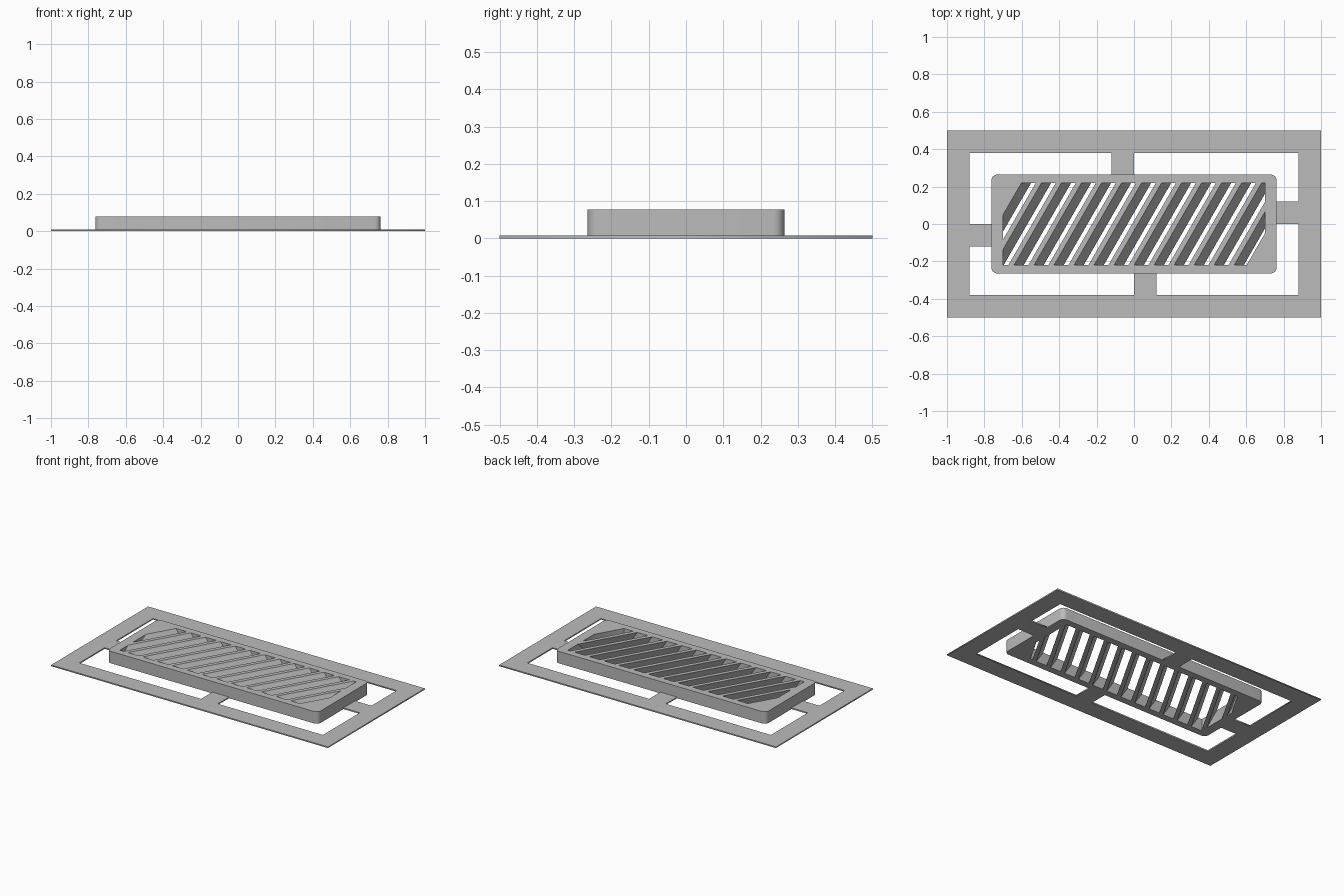
import bpy, bmesh, math
from mathutils import Vector

cube = bpy.data.objects.get("Cube")
if cube:
    bpy.data.objects.remove(cube, do_unlink=True)

PLATE, HEIGHT = 0.008, 0.078
HALF_X, HALF_Y = 0.70, 0.22          # grille opening
SLOPE = math.radians(60)             # direction of the slats in plan

grey = bpy.data.materials.new("plain_grey")
grey.use_nodes = True
grey.diffuse_color = (0.5, 0.5, 0.5, 1)
grey.node_tree.nodes["Principled BSDF"].inputs["Base Color"].default_value = (0.5, 0.5, 0.5, 1)


def add(name, data):
    ob = bpy.data.objects.new(name, data)
    bpy.context.collection.objects.link(ob)
    data.materials.append(grey)
    return ob


def rect(hx, hy):
    return [(-hx, -hy), (hx, -hy), (hx, hy), (-hx, hy)]


def rounded_rect(hx, hy, r, steps=6):
    pts = []
    for i, (sx, sy) in enumerate([(1, 1), (-1, 1), (-1, -1), (1, -1)]):
        for s in range(steps + 1):
            a = (i + s / steps) * math.pi / 2
            pts.append((sx * (hx - r) + r * math.cos(a), sy * (hy - r) + r * math.sin(a)))
    return pts


def extrude_outlines(name, outlines, height):
    """Extrude nested closed outlines into a solid standing on z = 0."""
    cu = bpy.data.curves.new(name, 'CURVE')
    cu.dimensions, cu.fill_mode, cu.extrude = '2D', 'BOTH', height / 2
    for pts in outlines:
        sp = cu.splines.new('POLY')
        sp.points.add(len(pts) - 1)
        for p, (x, y) in zip(sp.points, pts):
            p.co = (x, y, 0, 1)
        sp.use_cyclic_u = True
    ob = add(name, cu)
    ob.location.z = height / 2
    bpy.ops.object.select_all(action='DESELECT')
    ob.select_set(True)
    bpy.context.view_layer.objects.active = ob
    bpy.ops.object.convert(target='MESH')
    return bpy.context.view_layer.objects.active


# Flat outer frame
extrude_outlines("outer_frame", [rect(1, 0.5), rect(0.88, 0.38)], PLATE)

# Four bridges between frame and grille, arranged as a pinwheel
for name, x0, x1, y0, y1 in [("back_bridge", -0.12, 0, 0.26, 0.38),
                             ("front_bridge", 0, 0.12, -0.38, -0.26),
                             ("left_bridge", 0.755, 0.88, 0, 0.12),
                             ("right_bridge", -0.88, -0.755, -0.12, 0)]:
    extrude_outlines(name, [[(x0, y0), (x1, y0), (x1, y1), (x0, y1)]], PLATE)

# Raised body with an opening whose two opposite corners follow the slats
cut_y = 0.05
cut_x = HALF_X - (HALF_Y - cut_y) / math.tan(SLOPE)
half = [(-HALF_X, cut_y), (-HALF_X, -HALF_Y), (cut_x, -HALF_Y)]
opening = half + [(-x, -y) for x, y in half]
extrude_outlines("raised_body", [rounded_rect(0.762, 0.264, 0.03), opening], HEIGHT)
bpy.ops.object.shade_smooth_by_angle(angle=math.radians(30))

# Tilted slats, clipped to the opening
COUNT, PITCH, TOP, LEAN = 14, 0.107, 0.030, 0.052
start = -HALF_X - cut_y / math.tan(SLOPE)
reach = 0.4
bm = bmesh.new()
for k in range(COUNT):
    x = start + k * PITCH
    section = [(x - TOP, HEIGHT), (x, HEIGHT), (x + LEAN, 0), (x + LEAN - TOP, 0)]
    ends = [[bm.verts.new((u + s * reach / math.tan(SLOPE), s * reach, z)) for u, z in section]
            for s in (-1, 1)]
    bm.faces.new(ends[0])
    bm.faces.new(ends[1][::-1])
    for i in range(4):
        j = (i + 1) % 4
        bm.faces.new([ends[0][j], ends[0][i], ends[1][i], ends[1][j]])
bmesh.ops.recalc_face_normals(bm, faces=bm.faces)
for (ax, ay), (bx, by) in zip(opening, opening[1:] + opening[:1]):
    bmesh.ops.bisect_plane(bm, geom=bm.verts[:] + bm.edges[:] + bm.faces[:], dist=1e-5,
                           plane_co=Vector((ax, ay, 0)), plane_no=Vector((by - ay, ax - bx, 0)),
                           clear_outer=True)
mesh = bpy.data.meshes.new("grille_slats")
bm.to_mesh(mesh)
bm.free()
add("grille_slats", mesh)
